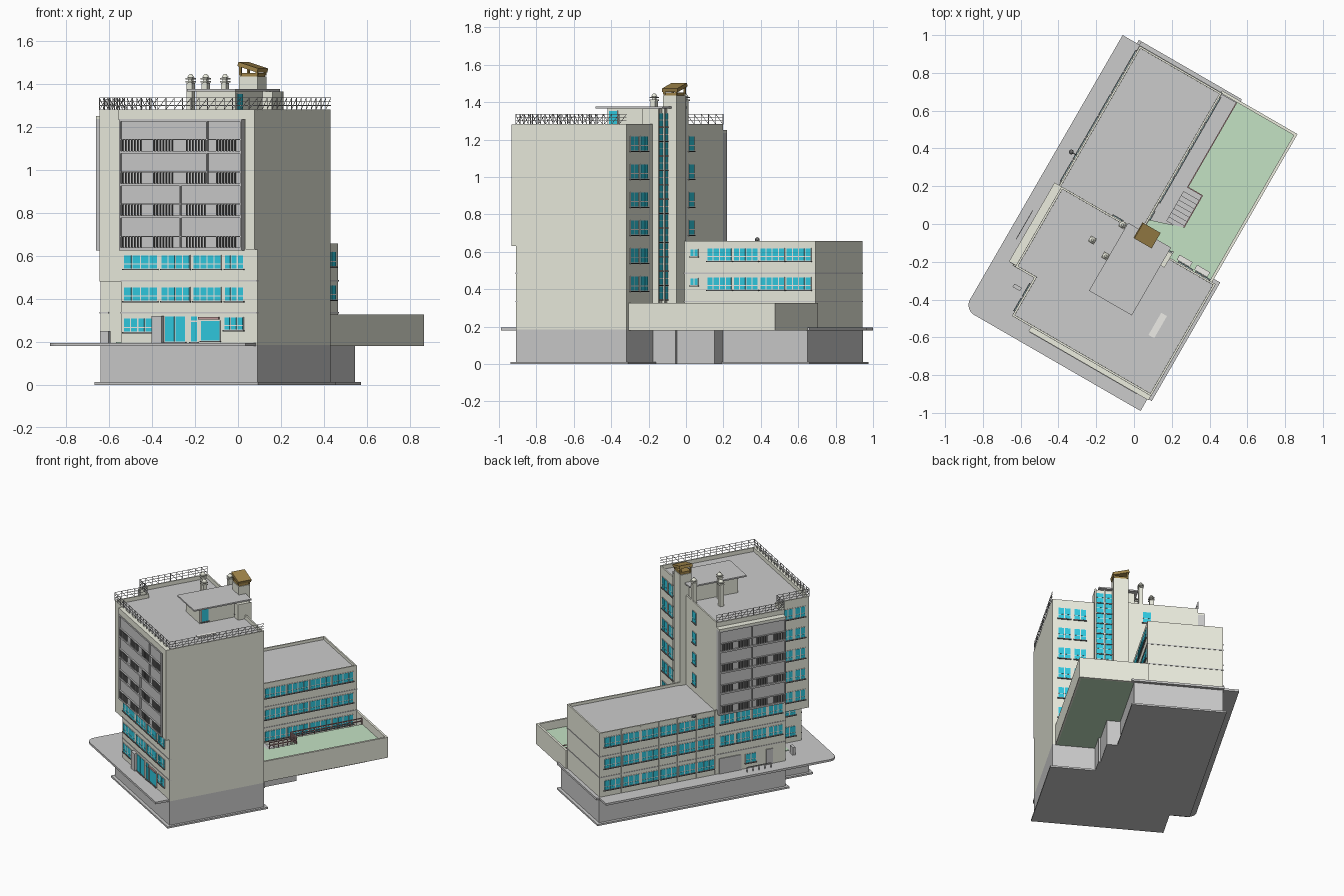
import bpy, bmesh, math
from mathutils import Vector, Matrix

if "Cube" in bpy.data.objects:
    bpy.data.objects.remove(bpy.data.objects["Cube"])

ROT = math.radians(-30)   # the whole building is turned on its plot

def material(name, rgb):
    m = bpy.data.materials.new(name)
    m.diffuse_color = (*rgb, 1)
    m.use_nodes = True
    m.node_tree.nodes["Principled BSDF"].inputs["Base Color"].default_value = m.diffuse_color
    return m

BEIGE = material("beige_render", (0.84, 0.85, 0.74))
GREY = material("grey_concrete", (0.6, 0.6, 0.6))
GLASS = material("blue_glass", (0.03, 0.6, 0.76))
GREEN = material("lawn", (0.55, 0.76, 0.55))
BROWN = material("brown_metal", (0.36, 0.24, 0.07))
DARK = material("dark_trim", (0.2, 0.2, 0.2))
WHITE = material("white_frame", (0.85, 0.84, 0.8))
RED = material("red_rail", (0.55, 0.33, 0.33))

parts = {}
def part(name, *mats):
    if name not in parts:
        parts[name] = (bmesh.new(), mats)
    return parts[name][0]

def box(bm, x0, x1, y0, y1, z0, z1):
    m = Matrix.Translation(((x0+x1)/2, (y0+y1)/2, (z0+z1)/2)) @ Matrix.Diagonal((abs(x1-x0), abs(y1-y0), abs(z1-z0), 1))
    bmesh.ops.create_cube(bm, size=1, matrix=m)

def beam(bm, p, q, w):
    p, q = Vector(p), Vector(q)
    d = q - p
    m = Matrix.Translation((p+q)/2) @ d.to_track_quat('Z', 'Y').to_matrix().to_4x4() @ Matrix.Diagonal((w, w, d.length, 1))
    bmesh.ops.create_cube(bm, size=1, matrix=m)

def prism(bm, pts, z0, z1, parapet=0):
    f = bm.faces.new([bm.verts.new((x, y, z0)) for x, y in pts])
    r = bmesh.ops.extrude_face_region(bm, geom=[f])
    bmesh.ops.translate(bm, verts=[v for v in r['geom'] if isinstance(v, bmesh.types.BMVert)], vec=(0, 0, z1-z0))
    top = [g for g in r['geom'] if isinstance(g, bmesh.types.BMFace)][0]
    bmesh.ops.recalc_face_normals(bm, faces=bm.faces[:])
    if parapet:   # sunken roof behind a low wall
        bmesh.ops.inset_region(bm, faces=[top], thickness=0.014, depth=0)
        bmesh.ops.inset_region(bm, faces=[top], thickness=0.0004, depth=-parapet)
        top.material_index = 1

# a face is (axis, position, outward sign); slabs lie on it from depth d0 to d1
def on_face(bm, face, a0, a1, z0, z1, d0, d1):
    ax, p, s = face
    b = (p + s*d0, p + s*d1)
    if ax == 'y':
        box(bm, a0, a1, min(b), max(b), z0, z1)
    else:
        box(bm, min(b), max(b), a0, a1, z0, z1)

def window(face, a0, a1, z0, z1, n=3, split=0.35):
    on_face(part("window_frames", WHITE), face, a0, a1, z0, z1, -0.004, 0.003)
    on_face(part("window_sills", DARK), face, a0-0.003, a1+0.003, z0-0.006, z0, -0.004, 0.009)
    g, step = 0.0035, (a1-a0)/n
    zm = z0 + (z1-z0)*split
    for i in range(n):
        for lo, hi in (((z0, zm), (zm, z1)) if split else ((z0, z1),)):
            on_face(part("window_glass", GLASS), face, a0+i*step+g, a0+(i+1)*step-g, lo+g*0.7, hi-g*0.7, -0.002, 0.005)

FRONT, BACK = ('y', -0.743, -1), ('y', -0.06, 1)
BACK_LEFT, LEFT = ('y', -0.02, 1), ('x', -0.43, -1)
CORNER, WING_L, WING_R = ('x', -0.315, -1), ('x', -0.445, -1), ('x', 0.057, 1)

# basement, footing, pavement
base = [(-0.2, -0.743), (0.533, -0.743), (0.533, -0.06), (0.25, -0.06), (0.25, 0.08), (0.236, 0.08), (0.236, 0.313),
        (0.146, 0.313), (0.146, 0.835), (-0.445, 0.835), (-0.445, -0.51), (-0.31, -0.51), (-0.31, -0.743)]
prism(part("basement", GREY), base, 0, 0.185)
ft = part("footing", GREY)
box(ft, -0.33, 0.55, -0.765, -0.04, 0, 0.012)
box(ft, -0.465, 0.165, -0.53, 0.857, 0, 0.012)
r = 0.06
arc = [(-0.552+r-r*math.cos(t), -0.84+r-r*math.sin(t)) for t in [math.pi/2*i/8 for i in range(9)]]
pv = part("pavement", GREY)
prism(pv, arc + [(0.525, -0.84), (0.525, -0.735), (-0.2, -0.735), (-0.2, -0.5), (-0.42, -0.5), (-0.42, 0.836), (-0.552, 0.836)], 0.18, 0.195)
box(pv, -0.45, 0.165, 0.825, 0.857, 0.18, 0.195)
box(part("corner_lawn", GREEN), -0.31, -0.2, -0.6, -0.51, 0.19, 0.199)

# tower and wing
rear = [(0.533, -0.743), (0.533, -0.06), (0.1, -0.06), (0.1, -0.02), (-0.43, -0.02), (-0.43, -0.51)]
prism(part("tower_lower", BEIGE), rear + [(-0.2, -0.51), (-0.2, -0.743)], 0.185, 0.48)
upper = rear + [(-0.315, -0.51), (-0.315, -0.743)]
prism(part("tower_upper", BEIGE, GREY), upper, 0.48, 1.282, 0.028)
prism(part("wing", BEIGE, GREY), [(-0.445, -0.03), (0.057, -0.03), (0.057, 0.832), (-0.445, 0.832)], 0.185, 0.657, 0.02)
lb = part("lower_left_block", BEIGE)
box(lb, -0.445, -0.42, -0.51, -0.03, 0.185, 0.63)
tr = part("string_courses", GREY)
for z in (0.335, 0.485):
    box(tr, -0.448, 0.06, -0.02, 0.835, z-0.003, z+0.003)
    box(tr, -0.448, -0.4, -0.512, 0, z-0.003, z+0.003)
    box(tr, -0.2, 0.533, -0.746, -0.73, z-0.003, z+0.003)
box(part("front_cornice", BEIGE), -0.2, 0.533, -0.77, -0.74, 1.235, 1.281)
box(part("front_pier", BEIGE), 0.485, 0.533, -0.77, -0.74, 0.63, 1.236)

# balcony bays: slabs, parapets, balusters
def bay(name, face, a0, a1, depth, splits):
    g = part(name, GREY)
    on_face(g, face, a0, a1, 0.63, 1.235, 0, depth-0.01)
    for k in range(5):
        z = 0.632 + 0.15*k
        on_face(g, face, a0, a1, z-0.006, z+0.006, 0, depth)
        if k < 4:
            on_face(g, face, a0, a1, z+0.057, z+0.061, 0, depth)
            b = part("balusters", DARK)
            for c in (0.02, 0.28, 0.55, 0.8):
                for i in range(7):
                    a = a0 + (a1-a0)*(c + 0.025*i)
                    on_face(b, face, a-0.002, a+0.002, z+0.006, z+0.058, depth-0.01, depth-0.001)
            a = a0 + (a1-a0)*splits[k]
            on_face(g, face, a-0.003, a+0.003, z, z+0.15, 0, depth)
    for a in (a0, a1):
        on_face(g, face, a-0.004, a+0.004, 0.626, 1.238, 0, depth)
bay("front_balconies", FRONT, -0.19, 0.46, 0.03, (0.5, 0.5, 0.72, 0.72))
bay("side_balconies", LEFT, -0.5, -0.024, 0.042, (0.5,)*4)
box(part("side_bay_cap", BEIGE), -0.474, -0.42, -0.503, -0.02, 1.236, 1.25)

# front windows and entrance
for z in (0.39, 0.54):
    for a, b, n in ((-0.185, 0, 4), (0.017, 0.173, 4), (0.19, 0.34, 4), (0.358, 0.462, 3)):
        window(FRONT, a, b, z, z+0.065, n)
window(FRONT, -0.185, -0.03, 0.245, 0.31, 4)
window(FRONT, 0.355, 0.46, 0.255, 0.315)
window(FRONT, 0.035, 0.15, 0.2, 0.32, 2, 0)
window(FRONT, 0.175, 0.215, 0.2, 0.32, 1, 0.8)
window(FRONT, 0.23, 0.335, 0.205, 0.3, 1, 0)
on_face(part("entrance_surround", GREY), FRONT, -0.025, 0.03, 0.195, 0.32, 0, 0.02)
on_face(part("entrance_sign_band", RED), FRONT, 0.22, 0.33, 0.303, 0.315, 0, 0.01)

# left side windows
for z in (0.24, 0.395, 0.55):
    for i in range(6):
        window(WING_L, 0.005+i*0.135, 0.125+i*0.135, z, z+0.07)
        on_face(part("wing_piers", BEIGE), WING_L, -0.006+i*0.135, 0.001+i*0.135, 0.2, 0.65, 0, 0.006)
    if z > 0.3:
        for i in range(4):
            window(WING_L, -0.49+i*0.117, -0.388+i*0.117, z, z+0.07)
window(WING_L, -0.3, -0.22, 0.235, 0.3, 2)
on_face(part("garage_door", GREY), WING_L, -0.19, -0.03, 0.195, 0.305, 0, 0.006)
on_face(part("side_door", GREY), WING_L, -0.42, -0.37, 0.195, 0.305, 0, 0.006)
for k in range(5):
    for a in (-0.715, -0.625):
        window(CORNER, a, a+0.075, 0.545+0.15*k, 0.62+0.15*k, 2)
window(('x', -0.2, -1), -0.7, -0.56, 0.39, 0.46)
window(('x', -0.2, -1), -0.7, -0.56, 0.24, 0.31)

# garden side windows
for z in (0.24, 0.395, 0.55):
    for i in range(4):
        window(WING_R, 0.165+i*0.163, 0.318+i*0.163, z, z+0.07, 4)
    if z > 0.3:
        window(WING_R, 0.06, 0.11, z+0.025, z+0.065, 2, 0)
for k in range(6):
    z = 0.39+0.15*k
    window(BACK, 0.305, 0.39, z, z+0.08, 2)
    window(BACK, 0.41, 0.495, z, z+0.08, 2)
    if k > 1:
        window(BACK_LEFT, -0.12, -0.06, z, z+0.08, 1)

# glazed stair shaft
box(part("stair_shaft", BEIGE), 0.13, 0.255, -0.12, -0.035, 0.27, 1.365)
STAIR = ('y', -0.035, 1)
for k in range(13):
    z = 0.345+0.077*k
    window(STAIR, 0.135, 0.25, z, z+0.072, 2, 0.5)
for a in (0.13, 0.19, 0.252):
    on_face(part("stair_fins", BEIGE), STAIR, a-0.005, a+0.005, 0.3, 1.365, 0, 0.014)

# main chimney with sloped cap
box(part("chimney", BEIGE), 0.04, 0.14, -0.06, 0.023, 0.2, 1.435)
cap = part("chimney_cap", BROWN)
box(cap, 0.045, 0.135, -0.055, 0.018, 1.435, 1.452)
for x in (0.045, 0.135):
    for y in (-0.055, 0.018):
        beam(cap, (x, y, 1.44), (x, y, 1.475 - (x-0.09)*0.3), 0.01)
beam_top = bmesh.ops.create_cube(cap, size=1, matrix=Matrix.Translation((0.09, -0.018, 1.478)) @ Matrix.Rotation(0.28, 4, 'Y') @ Matrix.Diagonal((0.11, 0.095, 0.02, 1)))

# rooftop house, vents, roof light
box(part("roof_house", BEIGE), -0.01, 0.2, -0.37, -0.04, 1.25, 1.366)
box(part("roof_house_slab", GREY), -0.03, 0.232, -0.425, -0.01, 1.366, 1.376)
window(('x', 0.2, 1), -0.36, -0.305, 1.265, 1.355, 1, 0)
window(('x', 0.2, 1), -0.12, -0.07, 1.28, 1.355, 1, 0)
box(part("roof_light", WHITE), 0.36, 0.395, -0.47, -0.335, 1.25, 1.258)
vt = part("vents", BEIGE)
for x, y in ((-0.148, -0.184), (-0.045, -0.222), (-0.05, -0.034)):
    box(vt, x-0.014, x+0.014, y-0.014, y+0.014, 1.25, 1.405)
    for z in (1.41, 1.424):
        box(vt, x-0.018, x+0.018, y-0.018, y+0.018, z-0.003, z+0.003)
    box(vt, x-0.009, x+0.009, y-0.009, y+0.009, 1.4, 1.432)
    bmesh.ops.create_cone(vt, cap_ends=True, segments=12, radius1=0.018, radius2=0.006, depth=0.016, matrix=Matrix.Translation((x, y, 1.438)))

# roof railing
rl = part("roof_railing", GREY)
for (ax, ay), (bx, by) in zip(upper, upper[1:] + upper[:1]):
    if ay == by and ay > -0.1:
        continue
    n = max(1, round(math.hypot(bx-ax, by-ay)/0.045))
    for z in (1.3, 1.318, 1.336):
        beam(rl, (ax, ay, z), (bx, by, z), 0.0025)
    for i in range(n):
        p = (ax+(bx-ax)*i/n, ay+(by-ay)*i/n)
        q = (ax+(bx-ax)*(i+1)/n, ay+(by-ay)*(i+1)/n)
        beam(rl, (*p, 1.28), (*p, 1.336), 0.0025)
        beam(rl, (*p, 1.282), (*q, 1.335), 0.002)

# raised garden, walls, fence, steps
prism(part("garden", GREEN), [(0.146, 0.83), (0.146, 0.313), (0.236, 0.313), (0.236, 0.116), (0.06, 0.06), (0.06, -0.02),
      (0.25, -0.06), (0.5, -0.06), (0.5, 0.83)], 0.18, 0.27)
gw = part("garden_wall", BEIGE)
box(gw, 0.497, 0.512, -0.06, 0.845, 0.18, 0.327)
box(gw, 0.05, 0.512, 0.83, 0.845, 0.18, 0.327)
fence = part("garden_fence", RED)
path = [(0.149, 0.825), (0.149, 0.311), (0.238, 0.311), (0.238, 0.116)]
for (ax, ay), (bx, by) in zip(path, path[1:]):
    for z in (0.295, 0.315):
        beam(fence, (ax, ay, z), (bx, by, z), 0.006)
    for i in range(7):
        x, y = ax+(bx-ax)*i/6, ay+(by-ay)*i/6
        beam(fence, (x, y, 0.26), (x, y, 0.315), 0.005)
for i in range(7):
    box(part("garden_steps", GREY), 0.14, 0.236, 0.1+i*0.026, 0.126+i*0.026, 0.18, 0.27-i*0.012)
for x in (0.33, 0.437):
    box(part("garden_benches", WHITE), x-0.04, x+0.04, -0.05, -0.02, 0.27, 0.3)

# street furniture: ramp rail, notice stand, wall lamp
rr = part("ramp_rail", GREY)
beam(rr, (-0.5, -0.38, 0.23), (-0.5, -0.207, 0.23), 0.004)
for i in range(5):
    beam(rr, (-0.5, -0.38+0.043*i, 0.19), (-0.5, -0.38+0.043*i, 0.23), 0.004)
box(part("notice_stand", GREY), -0.39, -0.345, -0.61, -0.59, 0.195, 0.25)
lamp = part("wall_lamp", DARK)
beam(lamp, (-0.44, 0.164, 0.64), (-0.478, 0.164, 0.665), 0.005)
bmesh.ops.create_icosphere(lamp, subdivisions=2, radius=0.013, matrix=Matrix.Translation((-0.478, 0.164, 0.665)))

# turn every part into an object
for name, (bm, mats) in parts.items():
    me = bpy.data.meshes.new(name)
    bm.to_mesh(me)
    bm.free()
    for m in mats:
        me.materials.append(m)
    ob = bpy.data.objects.new(name, me)
    ob.rotation_euler.z = ROT
    bpy.context.collection.objects.link(ob)
